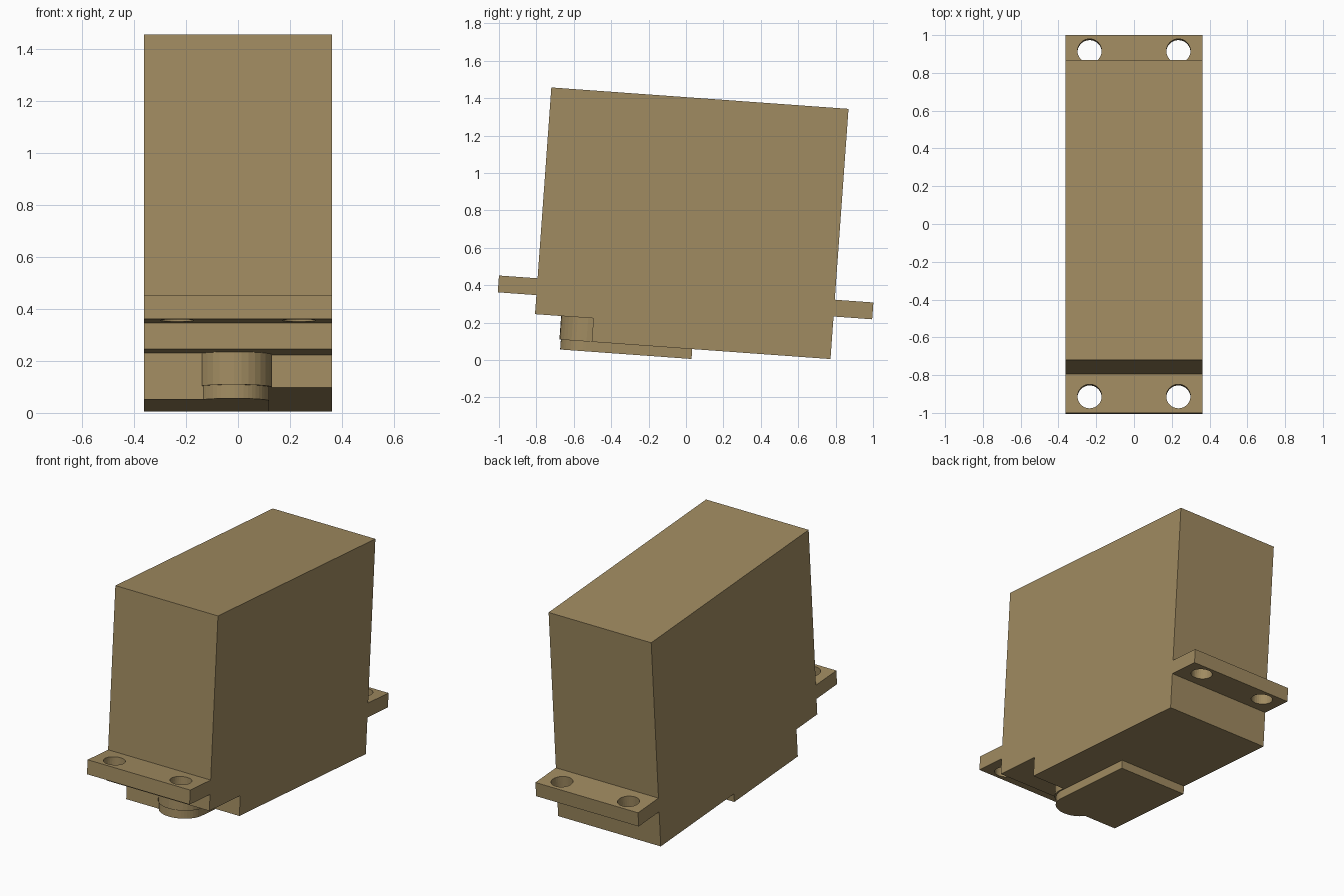
import bpy, bmesh
from math import radians, sin, cos, pi

if "Cube" in bpy.data.objects:
    bpy.data.objects.remove(bpy.data.objects["Cube"], do_unlink=True)

# One tan material for every part
tan = bpy.data.materials.new("tan plastic")
tan.use_nodes = True
COLOUR = (0.352, 0.258, 0.119, 1)
tan.diffuse_color = COLOUR
tan.node_tree.nodes["Principled BSDF"].inputs["Base Color"].default_value = COLOUR

# The servo rests on its underside, tipped slightly; local origin is its top front edge
TILT = radians(-4.12)
ORIGIN = (0, -0.72, 1.457)
HALF = 0.3625      # half width
LENGTH = 1.593     # case length
CEILING = -1.215   # top of the front step
BASE = -1.341      # underside of the case
FLOOR = -1.394     # underside of the gear cover


def prism(name, outline, low, high):
    """Extrude a counter-clockwise (x, y) outline from low to high."""
    bm = bmesh.new()
    bottom = bm.faces.new([bm.verts.new((x, y, low)) for x, y in outline])
    top = bmesh.ops.extrude_face_region(bm, geom=[bottom])["geom"]
    verts = [v for v in top if isinstance(v, bmesh.types.BMVert)]
    bmesh.ops.translate(bm, verts=verts, vec=(0, 0, high - low))
    bmesh.ops.recalc_face_normals(bm, faces=bm.faces[:])
    mesh = bpy.data.meshes.new(name)
    bm.to_mesh(mesh)
    bm.free()
    mesh.materials.append(tan)
    obj = bpy.data.objects.new(name, mesh)
    bpy.context.collection.objects.link(obj)
    obj.location = ORIGIN
    obj.rotation_euler = (TILT, 0, 0)
    return obj


def rect(x0, x1, y0, y1):
    return [(x0, y0), (x1, y0), (x1, y1), (x0, y1)]


def arc(cx, cy, r, start=0, end=2 * pi, steps=32, closed=True):
    count = steps if closed else steps + 1
    angles = [start + (end - start) * i / steps for i in range(count)]
    return [(cx + r * cos(a), cy + r * sin(a)) for a in angles]


def cut(obj, cutters):
    """Subtract the cutters, bake the result and discard them."""
    for c in cutters:
        c.hide_render = True
        mod = obj.modifiers.new("cut", "BOOLEAN")
        mod.operation, mod.solver, mod.object = "DIFFERENCE", "EXACT", c
    deps = bpy.context.evaluated_depsgraph_get()
    mesh = bpy.data.meshes.new_from_object(obj.evaluated_get(deps))
    obj.modifiers.clear()
    obj.data = mesh
    for c in cutters:
        bpy.data.objects.remove(c, do_unlink=True)


# Case, with a stepped recess cut under the front
case = prism("case", rect(-HALF, HALF, 0, LENGTH), BASE, 0)
recess = [(-0.5, -0.1), (0.5, -0.1), (0.5, 0.313), (-0.015, 0.313),
          (-0.015, 0.21), (-0.5, 0.21)]
cut(case, [prism("recess_cutter", recess, BASE - 0.1, CEILING)])

# Gear cover plate, rounded around the output boss
cover = [(-HALF, 0.852), (-HALF, 0.21)]
cover += arc(-0.0175, 0.285, 0.1375, radians(213), 2 * pi, 20, closed=False)
cover += [(0.12, 0.852)]
prism("gear_cover", cover, FLOOR, BASE)

# Output boss between the cover and the recess ceiling
prism("output_boss", arc(-0.015, 0.285, 0.145), BASE, CEILING + 0.01)

# Mounting ears, each with two screw holes
for name, y0, y1, hole_y in (("front_ear", -0.207, 0, -0.119),
                             ("back_ear", LENGTH, LENGTH + 0.207, LENGTH + 0.121)):
    ear = prism(name, rect(-HALF, HALF, y0, y1), -1.113, -1.023)
    cut(ear, [prism("hole_cutter", arc(x, hole_y, 0.064), -1.2, -0.9)
              for x in (-0.235, 0.235)])
